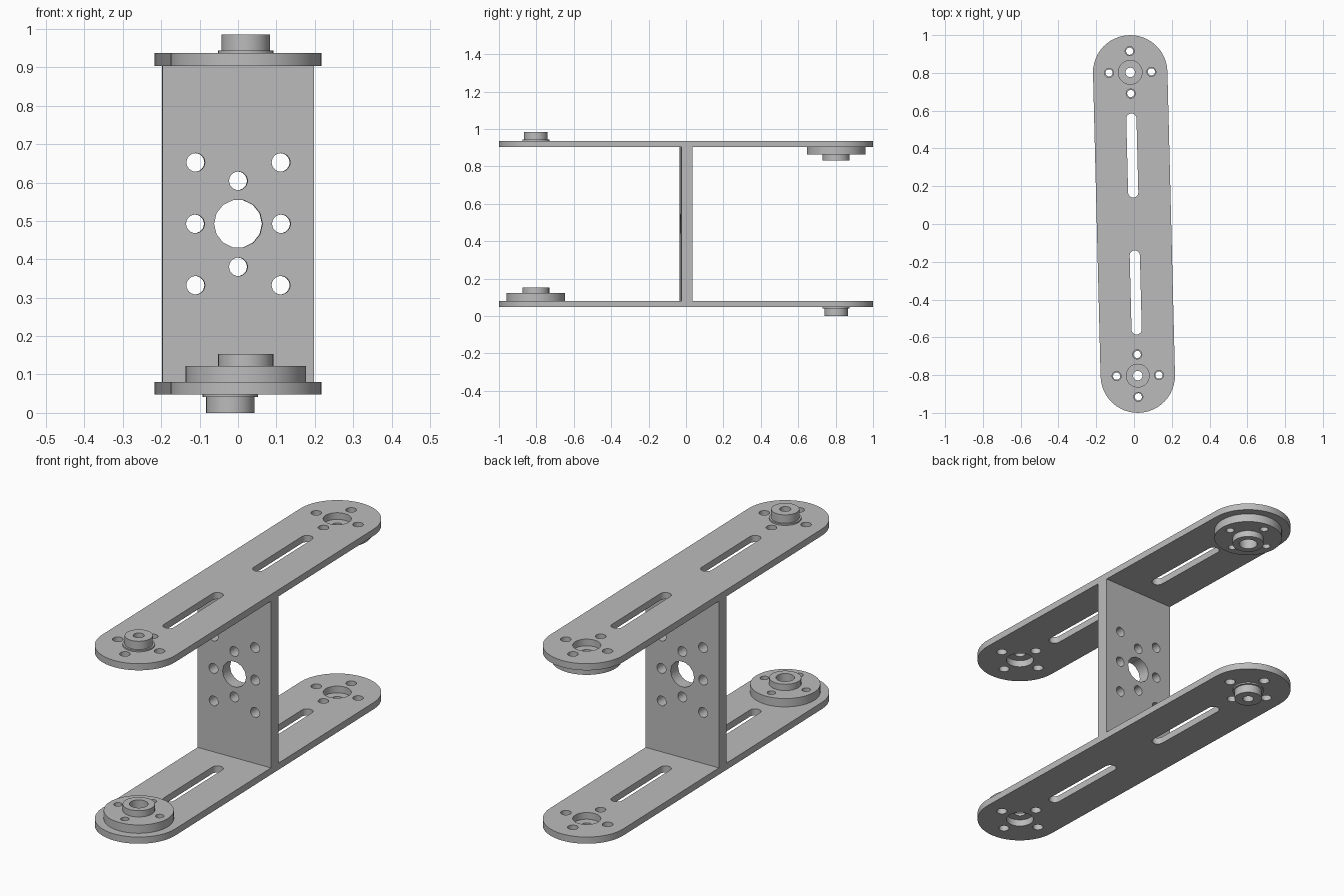
import bpy
import bmesh
from math import pi, sin, cos, radians
from mathutils import Matrix, Vector

cube = bpy.data.objects.get("Cube")
if cube:
    bpy.data.objects.remove(cube)

metal = bpy.data.materials.new("light grey metal")
metal.use_nodes = True
GREY = (0.5, 0.5, 0.5, 1)
metal.diffuse_color = GREY
metal.node_tree.nodes["Principled BSDF"].inputs["Base Color"].default_value = GREY

HEIGHT = 0.985
END = 0.803                      # distance of the pivots from the middle
BOLT = 0.112                     # bolt circle radius
TILT = Matrix.Rotation(radians(1.43), 4, 'Z')
UPRIGHT = Matrix.Rotation(pi / 2, 4, 'X')
# half turn about the cross axis through the middle of the bracket
HALF_TURN = (Matrix.Translation((0, 0, HEIGHT / 2)) @ Matrix.Rotation(pi, 4, 'X')
             @ Matrix.Translation((0, 0, -HEIGHT / 2)))


def circle(r, x=0, y=0, n=40):
    return [(x + r * cos(2 * pi * i / n), y + r * sin(2 * pi * i / n)) for i in range(n)]


def stadium(r, y0, y1, n=24):
    """Long rounded outline along y, arc centres at y0 and y1."""
    arc = [pi * i / n for i in range(n + 1)]
    return ([(r * cos(a), y1 + r * sin(a)) for a in arc] +
            [(-r * cos(a), y0 - r * sin(a)) for a in arc])


def bolt_holes(r, y=0):
    return [circle(r, BOLT * dx, y + BOLT * dy, 24)
            for dx, dy in ((1, 0), (0, 1), (-1, 0), (0, -1))]


def slab(name, loops, z0, z1, place=Matrix.Identity(4)):
    """Extrude an outline with holes from z0 to z1."""
    curve = bpy.data.curves.new(name, 'CURVE')
    curve.dimensions = '2D'
    curve.fill_mode = 'BOTH'
    curve.extrude = (z1 - z0) / 2
    for loop in loops:
        spline = curve.splines.new('POLY')
        spline.points.add(len(loop) - 1)
        for point, (x, y) in zip(spline.points, loop):
            point.co = (x, y, 0, 1)
        spline.use_cyclic_u = True
    helper = bpy.data.objects.new(name + "_outline", curve)
    bpy.context.collection.objects.link(helper)
    bpy.context.view_layer.update()
    deps = bpy.context.evaluated_depsgraph_get()
    mesh = bpy.data.meshes.new_from_object(helper.evaluated_get(deps))
    bpy.data.objects.remove(helper)

    bm = bmesh.new()
    bm.from_mesh(mesh)
    bmesh.ops.remove_doubles(bm, verts=bm.verts, dist=0.0001)
    bm.transform(TILT @ place @ Matrix.Translation((0, 0, (z0 + z1) / 2)))
    bmesh.ops.recalc_face_normals(bm, faces=bm.faces)
    bm.to_mesh(mesh)
    bm.free()
    mesh.name = name
    mesh.materials.clear()
    mesh.materials.append(metal)
    obj = bpy.data.objects.new(name, mesh)
    bpy.context.collection.objects.link(obj)
    bpy.ops.object.select_all(action='DESELECT')
    obj.select_set(True)
    bpy.context.view_layer.objects.active = obj
    bpy.ops.object.shade_smooth_by_angle()
    return obj


# Long arm plate: pivots, bolt holes and slots at both ends
arm = [stadium(0.197, -END, END)]
for side in (-1, 1):
    arm.append(circle(0.063, 0, side * END))
    arm += bolt_holes(0.024, side * END)
    arm.append(stadium(0.027, *sorted((side * 0.167, side * 0.558)), n=12))

# Each half: an arm plate, a bearing hub at one end, a stub boss at the other
for half, place in (("lower", Matrix.Identity(4)), ("upper", HALF_TURN)):
    slab(half + "_arm", arm, 0.048, 0.081, place)

    hub = place @ Matrix.Translation((0, -END, 0))
    slab(half + "_hub_disc", [circle(0.157, n=56), circle(0.042)] + bolt_holes(0.019),
         0.081, 0.122, hub)
    slab(half + "_hub_floor", [circle(0.042), circle(0.025)], 0.081, 0.095, hub)
    slab(half + "_hub_collar", [circle(0.072), circle(0.042)], 0.122, 0.153, hub)

    stub = place @ Matrix.Translation((0, END, 0))
    slab(half + "_stub_flange", [circle(0.072), circle(0.025)], 0.041, 0.048, stub)
    slab(half + "_stub_boss", [circle(0.063), circle(0.025)], 0, 0.041, stub)

# Upright web between the arms, drawn about its own centre
half_height = HEIGHT / 2 - 0.081
web = [[(sx * 0.197, sy * half_height) for sx, sy in ((-1, -1), (1, -1), (1, 1), (-1, 1))],
       circle(0.063, n=14)]
web += bolt_holes(0.024)
web += [circle(0.024, sx * 0.111, sy * 0.16, 24) for sx in (-1, 1) for sy in (-1, 1)]
slab("centre_web", web, -0.03, 0.03, Matrix.Translation((0, 0, HEIGHT / 2)) @ UPRIGHT)
